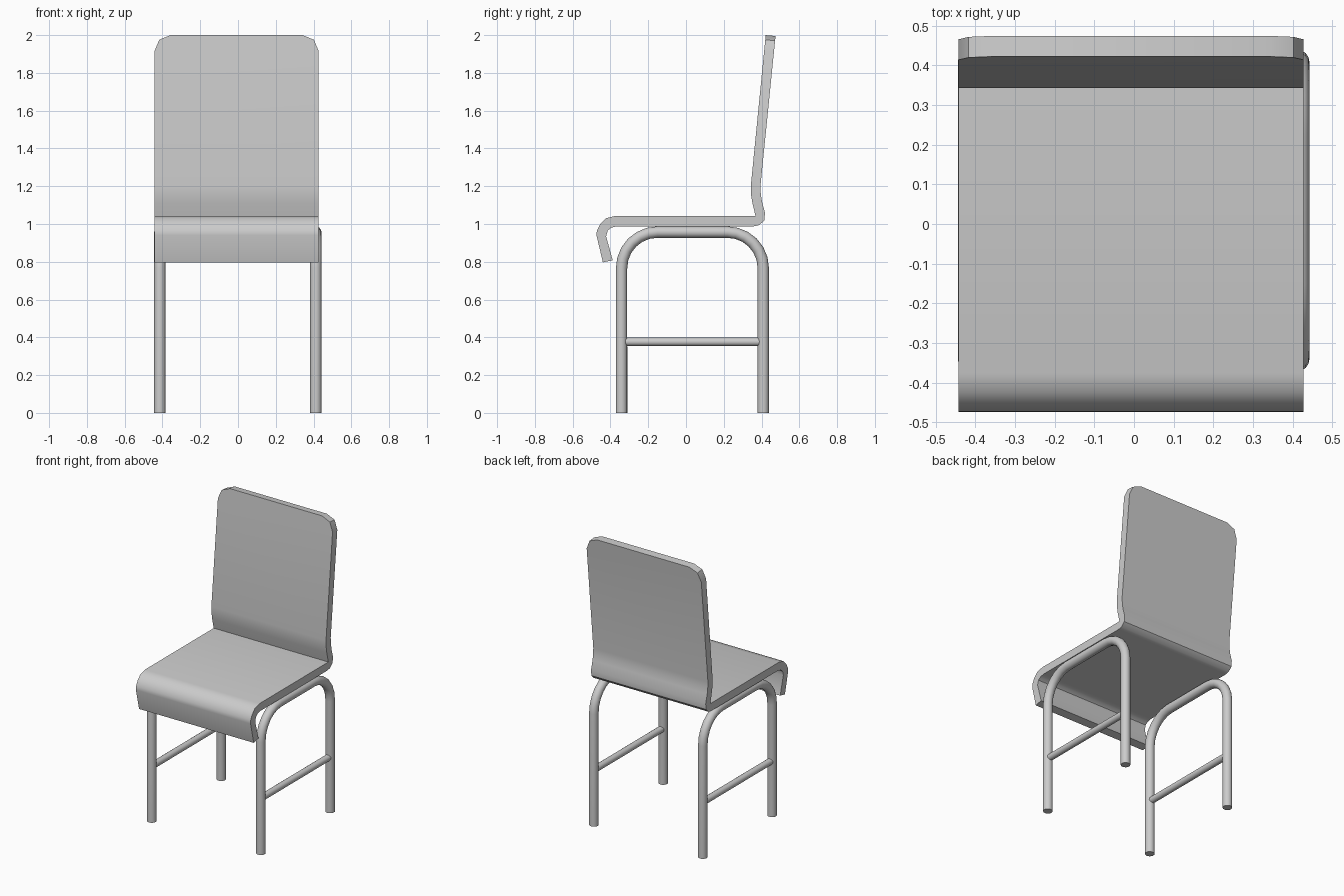
import bpy, bmesh, math
from mathutils import Vector

if "Cube" in bpy.data.objects:
    bpy.data.objects.remove(bpy.data.objects["Cube"])


def finish(name, bm, angle=35):
    bmesh.ops.recalc_face_normals(bm, faces=bm.faces)
    mesh = bpy.data.meshes.new(name)
    bm.to_mesh(mesh)
    bm.free()
    obj = bpy.data.objects.new(name, mesh)
    bpy.context.collection.objects.link(obj)
    bpy.ops.object.select_all(action='DESELECT')
    obj.select_set(True)
    bpy.context.view_layer.objects.active = obj
    bpy.ops.object.shade_smooth_by_angle(angle=math.radians(angle))
    return obj


def tube(name, x, path, radius, sides=16):
    """Capped tube swept along a (y, z) path lying in the plane at x."""
    bm = bmesh.new()
    pts = [Vector((x, y, z)) for y, z in path]
    side = Vector((1, 0, 0))
    rings = []
    for i, p in enumerate(pts):
        dirs = [(pts[j + 1] - pts[j]).normalized()
                for j in (i - 1, i) if 0 <= j < len(pts) - 1]
        normal = sum(dirs, Vector()).normalized().cross(side)
        rings.append([bm.verts.new(p + radius * (math.cos(a) * side + math.sin(a) * normal))
                      for a in (2 * math.pi * k / sides for k in range(sides))])
    for a, b in zip(rings, rings[1:]):
        for k in range(sides):
            n = (k + 1) % sides
            bm.faces.new((a[k], a[n], b[n], b[k]))
    bm.faces.new(rings[0])
    bm.faces.new(rings[-1])
    return finish(name, bm)


# Seat and back: one bent sheet, side profile as (y, z)
upper = [(-0.44, 0.797), (-0.474, 0.94), (-0.472, 0.965), (-0.456, 0.997), (-0.425, 1.03),
         (-0.377, 1.042), (0.368, 1.042), (0.352, 1.11), (0.345, 1.15), (0.343, 1.20), (0.422, 2.0)]
lower = [(0.474, 1.995), (0.394, 1.20), (0.396, 1.16), (0.402, 1.12), (0.418, 1.06), (0.415, 1.02),
         (0.388, 0.994), (0.36, 0.988), (-0.367, 0.988), (-0.396, 0.98), (-0.414, 0.966),
         (-0.423, 0.935), (-0.388, 0.808)]
profile = upper + lower
bm = bmesh.new()
left, right = ([bm.verts.new((x, y, z)) for y, z in profile] for x in (-0.442, 0.427))
n = len(profile)
for i in range(n):
    j = (i + 1) % n
    bm.faces.new((left[i], left[j], right[j], right[i]))
bm.faces.new(left)
bm.faces.new(right)
# Rounded top corners of the back
top = len(upper) - 1
corners = [bm.edges.get((s[top], s[top + 1])) for s in (left, right)]
bmesh.ops.bevel(bm, geom=corners, offset=0.085, segments=2, profile=0.5, affect='EDGES')
finish("seat_and_back", bm)

# Leg arches and stretchers on both sides
y_front, y_back, z_top, bend = -0.341, 0.409, 0.957, 0.19
angles = [math.radians(15 * k) for k in range(7)]
arch = [(y_front, 0)]
arch += [(y_front + bend * (1 - math.cos(a)), z_top - bend * (1 - math.sin(a))) for a in angles]
arch += [(y_back - bend * (1 - math.cos(a)), z_top - bend * (1 - math.sin(a))) for a in reversed(angles)]
arch += [(y_back, 0)]
for label, x in (("left", -0.414), ("right", 0.412)):
    tube(label + "_leg_arch", x, arch, 0.03)
    tube(label + "_stretcher", x, [(-0.33, 0.376), (0.40, 0.376)], 0.022)
